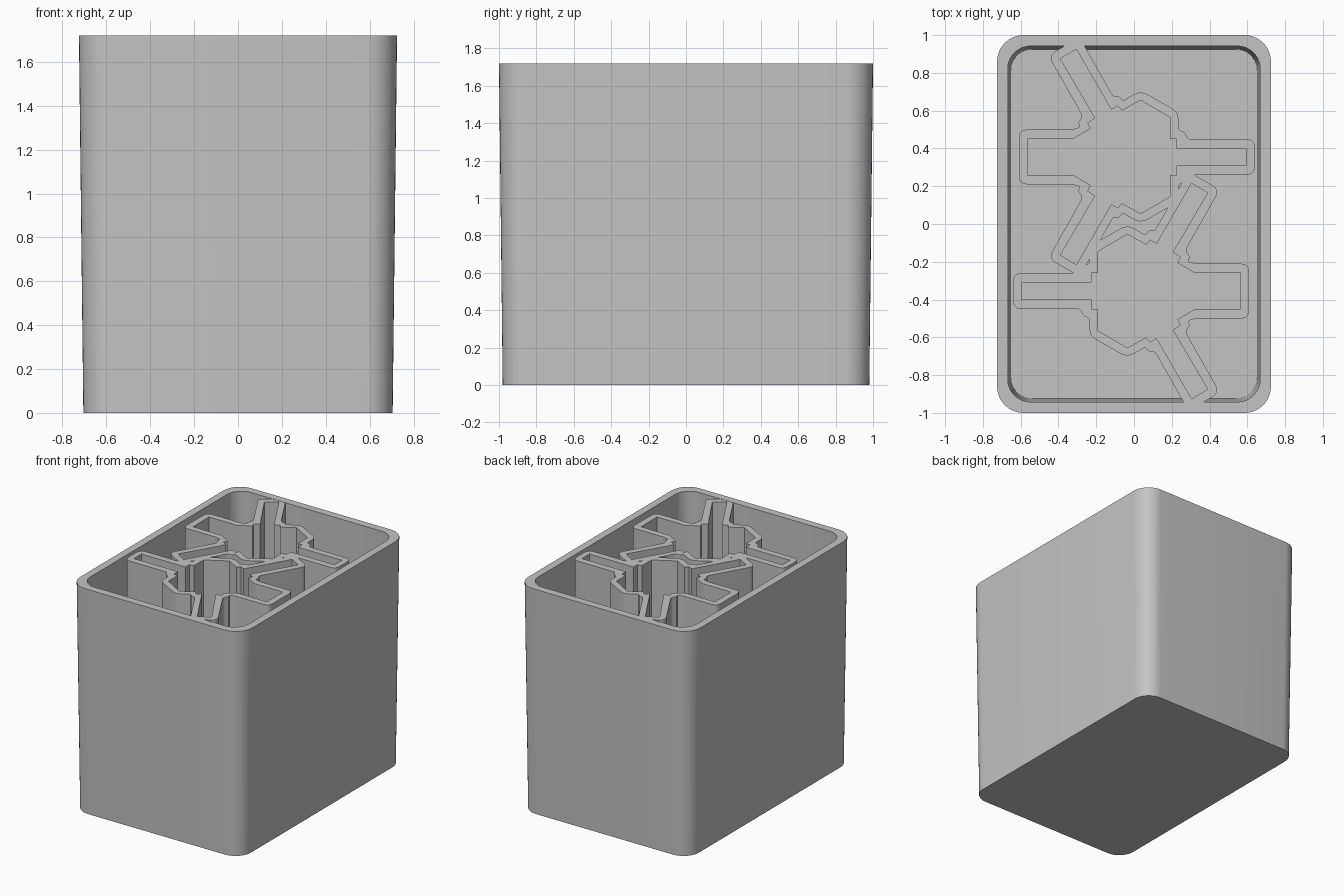
import bpy, bmesh, math
from mathutils import Vector

if "Cube" in bpy.data.objects:
    bpy.data.objects.remove(bpy.data.objects["Cube"], do_unlink=True)

HEIGHT = 1.72
FLOOR = 0.06
CELL_Y = 0.355

grey = bpy.data.materials.new("plain_grey")
grey.use_nodes = True
tone = (0.55, 0.55, 0.55, 1)
grey.diffuse_color = tone
grey.node_tree.nodes["Principled BSDF"].inputs["Base Color"].default_value = tone


def loft(name, lower, upper, z_low, z_high):
    """Closed solid between two matching outlines."""
    bm = bmesh.new()
    low = [bm.verts.new((p[0], p[1], z_low)) for p in lower]
    high = [bm.verts.new((p[0], p[1], z_high)) for p in upper]
    bm.faces.new(low[::-1])
    bm.faces.new(high)
    n = len(low)
    for i in range(n):
        j = (i + 1) % n
        bm.faces.new((low[i], low[j], high[j], high[i]))
    bmesh.ops.recalc_face_normals(bm, faces=bm.faces)
    mesh = bpy.data.meshes.new(name)
    bm.to_mesh(mesh)
    bm.free()
    mesh.materials.append(grey)
    obj = bpy.data.objects.new(name, mesh)
    bpy.context.collection.objects.link(obj)
    return obj


def rounded_rectangle(half_x, half_y, radius, steps=10):
    points = []
    for corner, (sx, sy) in enumerate([(1, 1), (-1, 1), (-1, -1), (1, -1)]):
        for k in range(steps + 1):
            a = math.pi / 2 * (corner + k / steps)
            points.append((sx * (half_x - radius) + radius * math.cos(a),
                           sy * (half_y - radius) + radius * math.sin(a)))
    return points


def soften(points, radius, steps=5):
    """Round every corner, limited by the neighbouring edges."""
    result = []
    pts = [Vector(p) for p in points]
    for i, p in enumerate(pts):
        to_prev = pts[i - 1] - p
        to_next = pts[(i + 1) % len(pts)] - p
        t = min(radius, 0.4 * to_prev.length, 0.4 * to_next.length)
        a, b = p + to_prev.normalized() * t, p + to_next.normalized() * t
        for k in range(steps + 1):
            s = k / steps
            result.append(a * (1 - s) ** 2 + p * 2 * s * (1 - s) + b * s * s)
    return result


def mirrored_cell(half):
    """Mirror the half outline across the cell's own axis."""
    return ([(x, CELL_Y + y) for x, y in half] +
            [(x, CELL_Y - y) for x, y in reversed(half)])


def half_turn(points):
    return [(-p[0], -p[1]) for p in points]


def combine(target, tool, operation):
    mod = target.modifiers.new(operation.lower(), "BOOLEAN")
    mod.operation = operation
    mod.solver = "EXACT"
    mod.object = tool
    bpy.context.view_layer.objects.active = target
    bpy.ops.object.modifier_apply(modifier=mod.name)
    bpy.data.objects.remove(tool, do_unlink=True)


def smooth(obj):
    bpy.ops.object.select_all(action="DESELECT")
    obj.select_set(True)
    bpy.context.view_layer.objects.active = obj
    bpy.ops.object.shade_smooth_by_angle(angle=math.radians(25))


# Tapered outer box with its hollow
box = loft("outer_box", rounded_rectangle(0.705, 0.98, 0.13),
           rounded_rectangle(0.725, 1.0, 0.14), 0, HEIGHT)
hollow = loft("box_hollow", rounded_rectangle(0.65, 0.925, 0.11),
              rounded_rectangle(0.668, 0.942, 0.12), FLOOR, HEIGHT + 0.01)
combine(box, hollow, "DIFFERENCE")
smooth(box)

# Half outlines of one compartment: clear opening and outside of its wall
opening_half = [
    (.595, .045), (.225, .045), (.225, .095), (.19, .095), (.19, .21),
    (.035, .3), (-.065, .245), (-.085, .27), (-.12, .25), (-.305, .57),
    (-.39, .52), (-.205, .205), (-.245, .18), (-.23, .15), (-.32, .097),
    (-.56, .097)]
wall_half = [
    (.64, .095), (.285, .095), (.27, .13), (.235, .145), (.235, .238),
    (.035, .352), (-.06, .297), (-.075, .32), (-.11, .32), (-.288, .634),
    (-.454, .537), (-.272, .215), (-.297, .178), (-.285, .158),
    (-.33, .145), (-.61, .145)]
opening = mirrored_cell(opening_half)
wall = soften(mirrored_cell(wall_half), 0.045)

# Divider walls: two compartments, the second turned half way round
top = HEIGHT - 0.002
dividers = loft("divider_walls", wall, wall, FLOOR - 0.02, top)
turned = half_turn(wall)
combine(dividers, loft("second_wall", turned, turned, FLOOR - 0.02, top), "UNION")
for shape in (opening, half_turn(opening)):
    combine(dividers, loft("opening_cutter", shape, shape, -0.1, HEIGHT + 0.1),
            "DIFFERENCE")
smooth(dividers)
